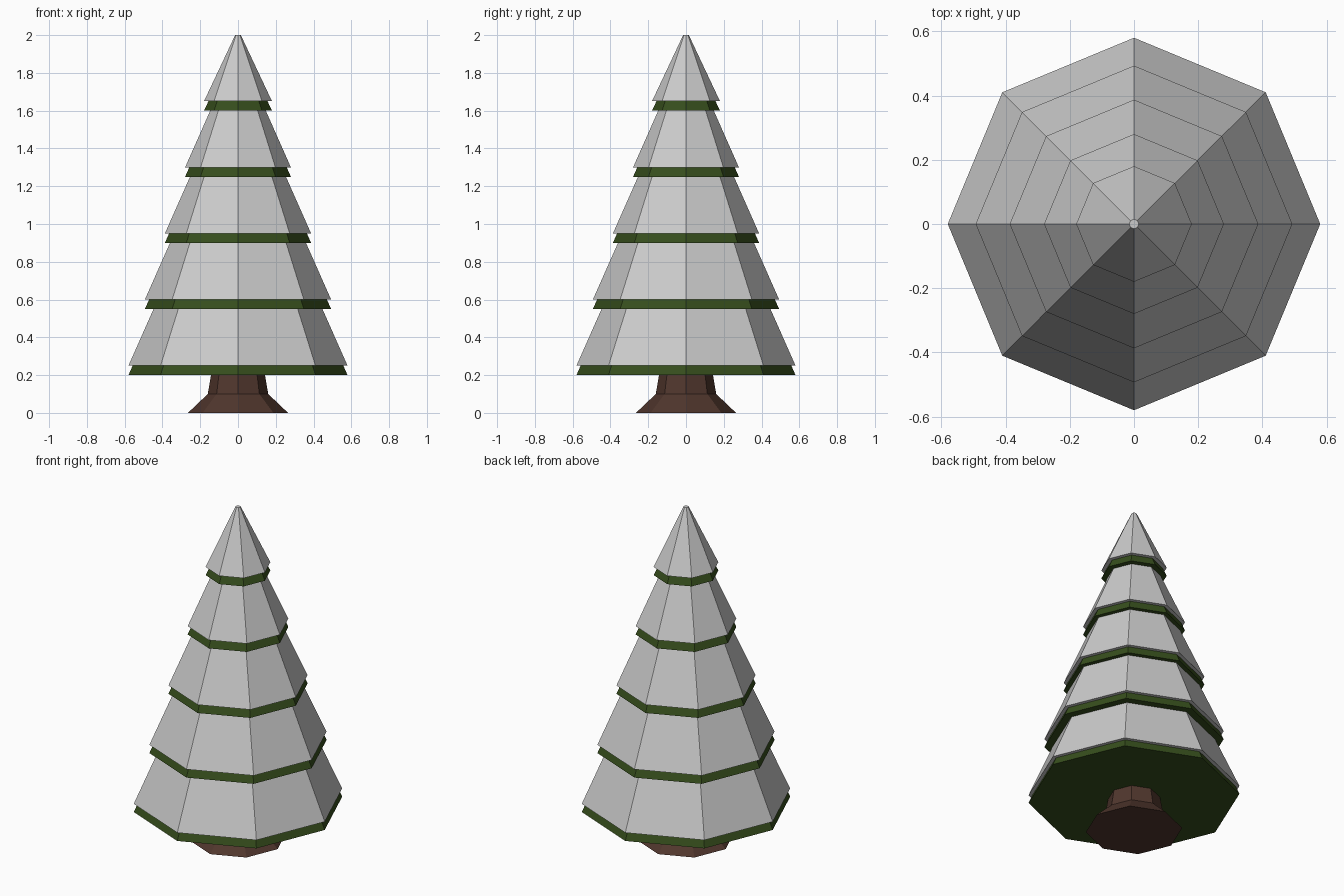
import bpy
import bmesh
import math

if "Cube" in bpy.data.objects:
    bpy.data.objects.remove(bpy.data.objects["Cube"])

SIDES = 8


def material(name, rgb):
    mat = bpy.data.materials.new(name)
    mat.diffuse_color = (*rgb, 1)
    mat.use_nodes = True
    mat.node_tree.nodes["Principled BSDF"].inputs["Base Color"].default_value = mat.diffuse_color
    return mat


def lathe(name, profile, mat=None):
    """Closed flat-faced solid from (radius, z) rings, corners on the axes."""
    bm = bmesh.new()
    rings = []
    for r, z in profile:
        rings.append([bm.verts.new((r * math.cos(i * math.tau / SIDES),
                                    r * math.sin(i * math.tau / SIDES), z))
                      for i in range(SIDES)])
    for low, high in zip(rings, rings[1:]):
        for i in range(SIDES):
            j = (i + 1) % SIDES
            bm.faces.new((low[i], low[j], high[j], high[i]))
    bm.faces.new(rings[0][::-1])
    bm.faces.new(rings[-1])
    mesh = bpy.data.meshes.new(name)
    bm.to_mesh(mesh)
    bm.free()
    if mat:
        mesh.materials.append(mat)
    obj = bpy.data.objects.new(name, mesh)
    bpy.context.collection.objects.link(obj)
    return obj


green = material("needles", (0.037, 0.076, 0.012))
brown = material("bark", (0.08, 0.037, 0.026))

# Trunk with flared foot
lathe("trunk", [(0.265, 0), (0.16, 0.1), (0.138, 0.23)], brown)

# Five tiers: green branches, with the same shape raised as a snow cover
STEP, SNOW = 0.35, 0.05
tiers = [(0.58, 0.425), (0.493, 0.338), (0.387, 0.232), (0.28, 0.125), (0.18, 0.015)]
for n, (base, top) in enumerate(tiers):
    z = 0.2 + n * STEP
    lathe(f"branches_{n + 1}", [(base, z), (top, z + STEP)], green)
    lathe(f"snow_{n + 1}", [(base, z + SNOW), (top, z + SNOW + STEP)])
